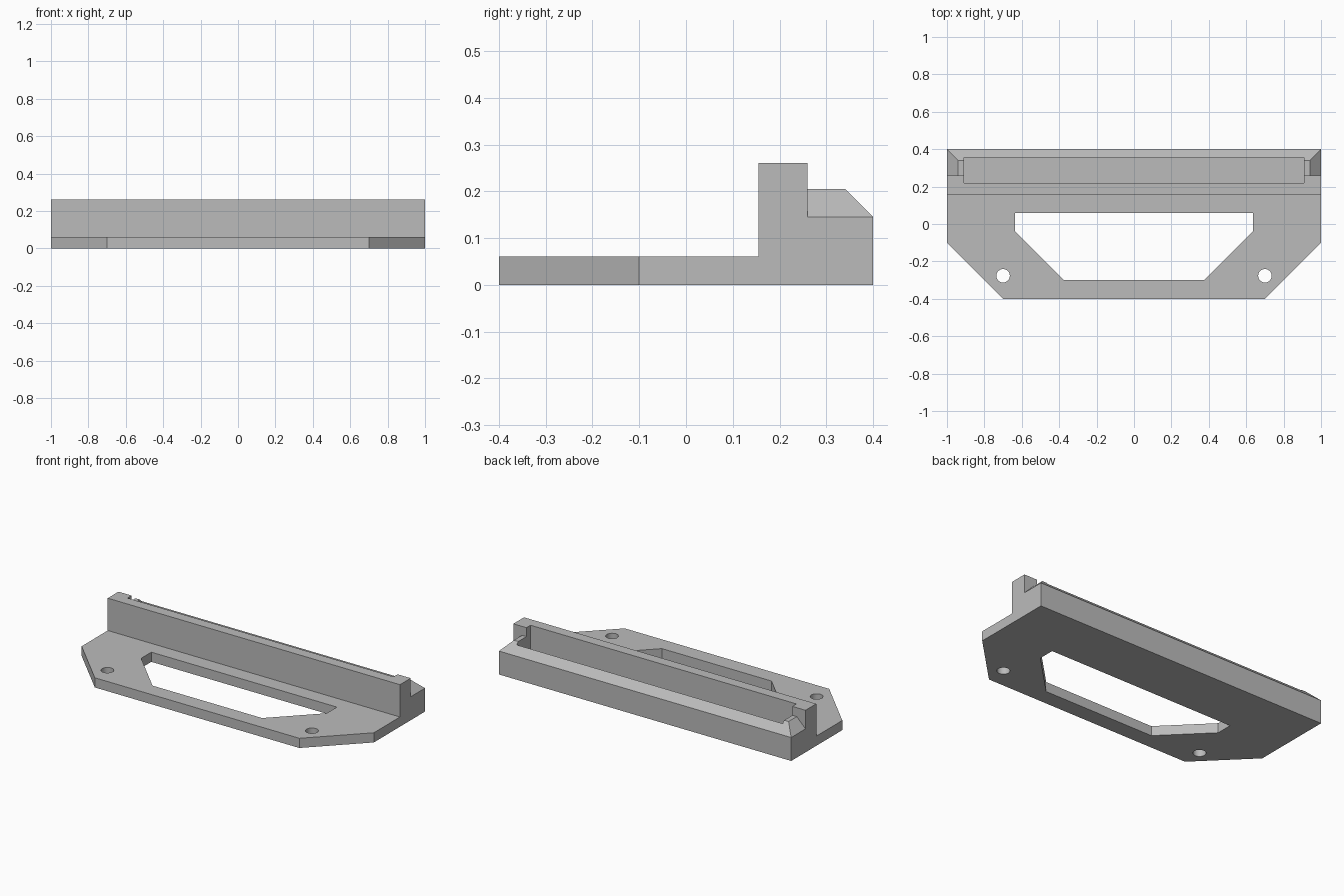
import bpy
import bmesh
from mathutils import Vector

cube = bpy.data.objects.get("Cube")
if cube:
    bpy.data.objects.remove(cube, do_unlink=True)

grey = bpy.data.materials.new("plain grey")
grey.use_nodes = True
colour = (0.5, 0.5, 0.5, 1)
grey.diffuse_color = colour
grey.node_tree.nodes["Principled BSDF"].inputs["Base Color"].default_value = colour


def prism(name, points, axis, start, end):
    """Extrude a 2D outline along an axis (0 = x, 1 = y, 2 = z)."""
    bm = bmesh.new()
    verts = []
    for point in points:
        co = list(point)
        co.insert(axis, start)
        verts.append(bm.verts.new(co))
    face = bm.faces.new(verts)
    new = bmesh.ops.extrude_face_region(bm, geom=[face])["geom"]
    offset = Vector((0, 0, 0))
    offset[axis] = end - start
    bmesh.ops.translate(bm, vec=offset,
                        verts=[v for v in new if isinstance(v, bmesh.types.BMVert)])
    bmesh.ops.recalc_face_normals(bm, faces=bm.faces)
    mesh = bpy.data.meshes.new(name)
    bm.to_mesh(mesh)
    bm.free()
    mesh.materials.append(grey)
    obj = bpy.data.objects.new(name, mesh)
    bpy.context.collection.objects.link(obj)
    return obj


def cut(body, cutter):
    """Subtract a cutter and remove it."""
    bpy.context.view_layer.objects.active = body
    mod = body.modifiers.new("cut", "BOOLEAN")
    mod.operation = "DIFFERENCE"
    mod.solver = "EXACT"
    mod.object = cutter
    bpy.ops.object.modifier_apply(modifier=mod.name)
    bpy.data.objects.remove(cutter, do_unlink=True)


# Side profile: flat plate, upright wall and chamfered rear ridge
profile = [(-0.4, 0), (0.4, 0), (0.4, 0.145), (0.34, 0.205), (0.26, 0.205),
           (0.26, 0.26), (0.155, 0.26), (0.155, 0.06), (-0.4, 0.06)]
bracket = prism("slotted_bracket", profile, 0, -1, 1)

# Window through the plate
window = [(-0.635, 0.06), (0.635, 0.06), (0.635, -0.04),
          (0.375, -0.3), (-0.375, -0.3), (-0.635, -0.04)]
cut(bracket, prism("window_cutter", window, 2, -0.1, 0.12))

# Long slot behind the wall
slot = [(-0.91, 0.22), (0.91, 0.22), (0.91, 0.355), (-0.91, 0.355)]
cut(bracket, prism("slot_cutter", slot, 2, 0.06, 0.4))

for side in (-1, 1):
    # Clipped front corner
    corner = [(side * 0.7, -0.4), (side * 0.6, -0.5), (side * 1.2, -0.5),
              (side * 1.2, 0.1)]
    cut(bracket, prism("corner_cutter", corner, 2, -0.1, 0.14))
    # Chamfered ridge end
    bevel = [(side, 0.145), (side * 0.9, 0.245), (side * 1.1, 0.245),
             (side * 1.1, 0.145)]
    cut(bracket, prism("ridge_end_cutter", bevel, 1, 0.26, 0.5))
    # Screw hole
    bpy.ops.mesh.primitive_cylinder_add(vertices=32, radius=0.036, depth=0.3,
                                        location=(side * 0.7, -0.277, 0))
    cut(bracket, bpy.context.object)

# Merge coplanar faces and keep flat shading on hard edges
bm = bmesh.new()
bm.from_mesh(bracket.data)
bmesh.ops.remove_doubles(bm, verts=bm.verts, dist=0.0001)
bmesh.ops.dissolve_limit(bm, angle_limit=0.01, verts=bm.verts, edges=bm.edges)
bm.to_mesh(bracket.data)
bm.free()
bpy.ops.object.select_all(action="DESELECT")
bracket.select_set(True)
bpy.context.view_layer.objects.active = bracket
bpy.ops.object.shade_smooth_by_angle()
